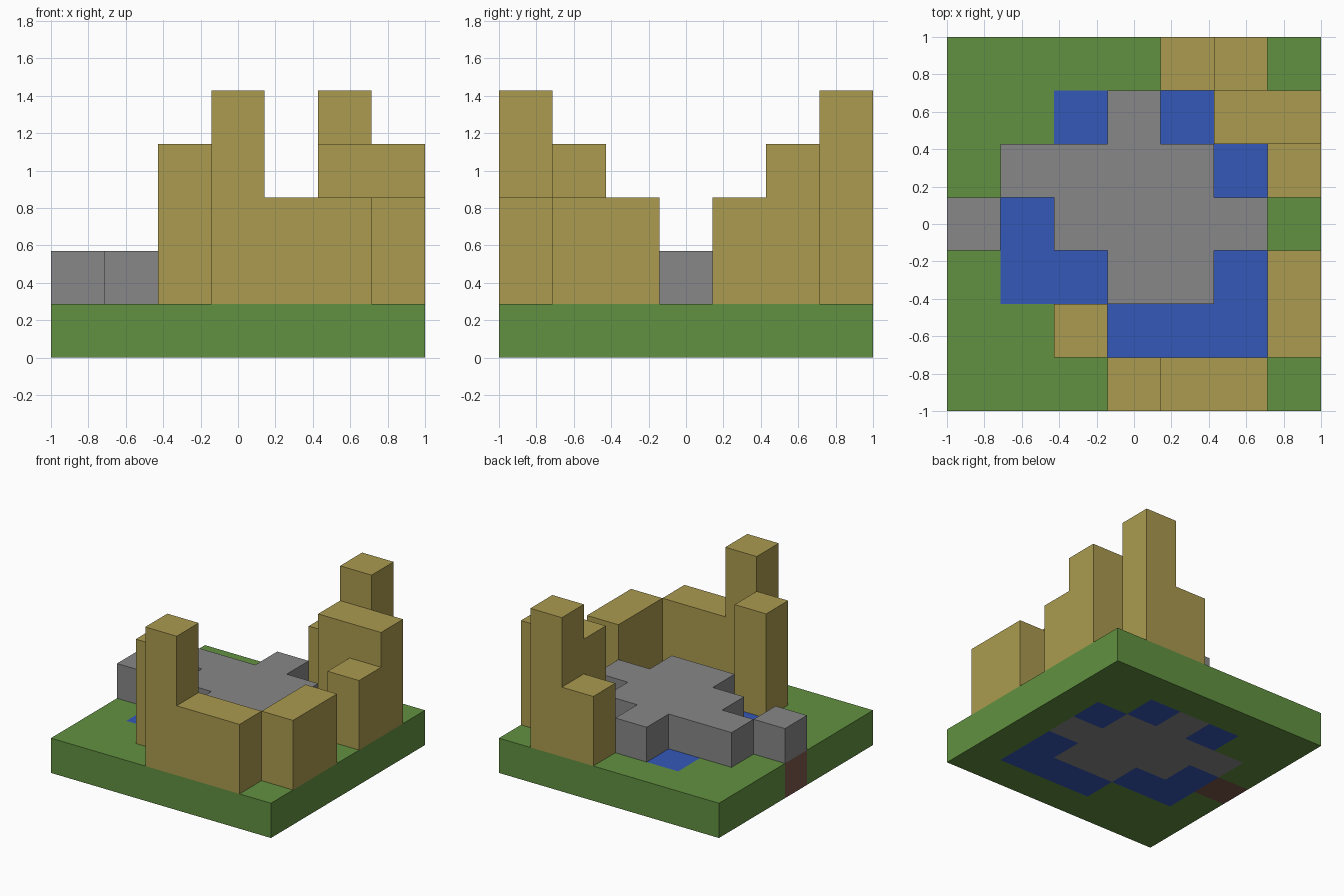
import bpy, bmesh, math
from mathutils import Vector

cube = bpy.data.objects.get("Cube")
if cube:
    bpy.data.objects.remove(cube, do_unlink=True)

N = 7
U = 2 / N  # edge of one block

# Plan of the ground layer, back row first: g grass, w water, s stone, e earth
GROUND = ["ggggggg",
          "ggwswgg",
          "gsssswg",
          "ewssssg",
          "gwwsswg",
          "gggwwwg",
          "ggggggg"]

# Blocks stacked on the ground, back row first: p paving, digits count sandstone blocks
STACKS = ["....24.",
          "...p.33",
          ".pppp.2",
          "p.pppp.",
          "...pp.2",
          "..3...2",
          "...422."]


def material(name, rgb):
    lin = [((c / 255 + 0.055) / 1.055) ** 2.4 for c in rgb]
    m = bpy.data.materials.new(name)
    m.use_nodes = True
    m.diffuse_color = (*lin, 1)
    m.node_tree.nodes["Principled BSDF"].inputs["Base Color"].default_value = (*lin, 1)
    return m


MATS = {"grass_green": material("grass green", (98, 145, 65)),
        "water_blue": material("water blue", (52, 88, 184)),
        "stone_grey": material("stone grey", (135, 135, 136)),
        "sandstone": material("sandstone", (171, 155, 79)),
        "earth_brown": material("earth brown", (124, 86, 73))}

# Part name -> its colour
PARTS = {"grass_base": "grass_green", "water_pool": "water_blue",
         "stone_floor": "stone_grey", "sandstone_walls": "sandstone",
         "earth_block": "earth_brown"}
KEYS = {"g": "grass_base", "w": "water_pool", "s": "stone_floor", "e": "earth_block"}

# Turn the two plans into a grid of blocks
blocks = {}
for row in range(N):
    for col in range(N):
        j = N - 1 - row
        blocks[col, j, 0] = KEYS[GROUND[row][col]]
        top = STACKS[row][col]
        if top == "p":
            blocks[col, j, 1] = "stone_floor"
        elif top.isdigit():
            for k in range(int(top)):
                blocks[col, j, k + 1] = "sandstone_walls"

AXES = [Vector(v) for v in ((1, 0, 0), (0, 1, 0), (0, 0, 1))]


def block_side(bm, cell, axis, sign):
    """Add the square side of one block, facing along sign * axis."""
    n = AXES[axis] * sign
    a = AXES[(axis + 1) % 3]
    b = n.cross(a)
    centre = Vector(cell) + Vector((0.5, 0.5, 0.5)) + n / 2
    corners = [centre + (a * p + b * q) / 2 for p, q in ((-1, -1), (1, -1), (1, 1), (-1, 1))]
    bm.faces.new([bm.verts.new(c * U - Vector((1, 1, 0))) for c in corners])


def build_part(name, colour):
    """Build the outer skin of all blocks belonging to one part."""
    bm = bmesh.new()
    for cell, part in blocks.items():
        if part != name:
            continue
        for axis in range(3):
            for sign in (-1, 1):
                beside = tuple(int(c) for c in Vector(cell) + AXES[axis] * sign)
                if beside not in blocks:
                    block_side(bm, cell, axis, sign)
    bmesh.ops.remove_doubles(bm, verts=bm.verts[:], dist=0.001)
    # Join neighbouring squares into large flat faces
    bmesh.ops.dissolve_limit(bm, angle_limit=math.radians(1),
                             verts=bm.verts[:], edges=bm.edges[:])
    mesh = bpy.data.meshes.new(name)
    bm.to_mesh(mesh)
    bm.free()
    mesh.materials.append(MATS[colour])
    bpy.context.collection.objects.link(bpy.data.objects.new(name, mesh))


for name, colour in PARTS.items():
    build_part(name, colour)
